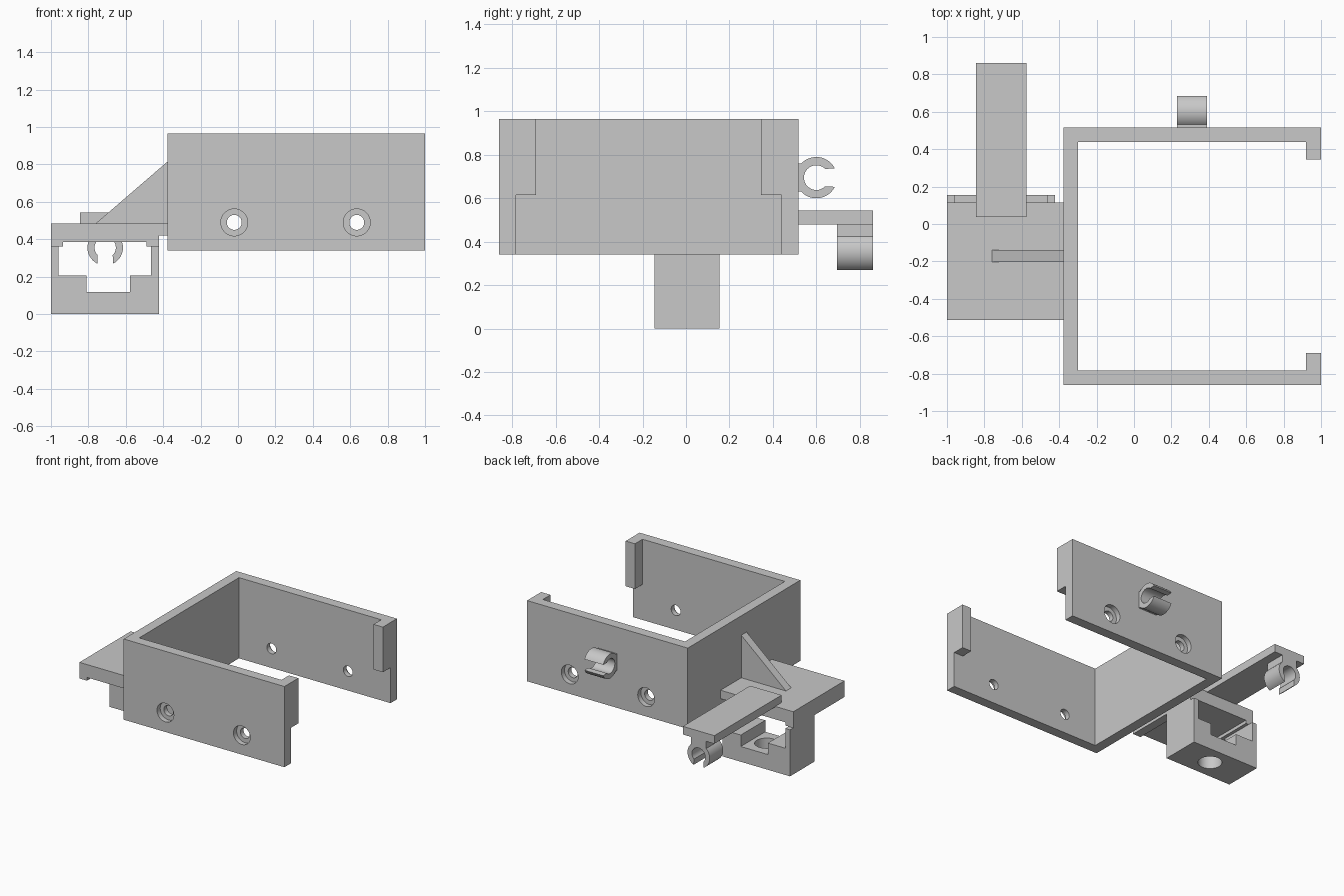
import bpy, bmesh, math
from mathutils import Matrix, Vector

cube = bpy.data.objects.get("Cube")
if cube:
    bpy.data.objects.remove(cube, do_unlink=True)

grey = bpy.data.materials.new("plain_grey")
grey.use_nodes = True
colour = (0.58, 0.58, 0.58, 1)
grey.diffuse_color = colour
grey.node_tree.nodes["Principled BSDF"].inputs["Base Color"].default_value = colour


def add_object(name, bm):
    bmesh.ops.recalc_face_normals(bm, faces=bm.faces)
    mesh = bpy.data.meshes.new(name)
    bm.to_mesh(mesh)
    bm.free()
    mesh.materials.append(grey)
    obj = bpy.data.objects.new(name, mesh)
    bpy.context.collection.objects.link(obj)
    return obj


def select_only(obj):
    bpy.ops.object.select_all(action='DESELECT')
    obj.select_set(True)
    bpy.context.view_layer.objects.active = obj


def extrude(name, points, axis, start, end):
    """Extrude a 2D outline along one axis (outline uses the other two, in order)."""
    bm = bmesh.new()
    verts = []
    for p in points:
        co = list(p)
        co.insert(axis, start)
        verts.append(bm.verts.new(co))
    face = bm.faces.new(verts)
    result = bmesh.ops.extrude_face_region(bm, geom=[face])
    shift = Vector((0, 0, 0))
    shift[axis] = end - start
    moved = [g for g in result["geom"] if isinstance(g, bmesh.types.BMVert)]
    bmesh.ops.translate(bm, verts=moved, vec=shift)
    return add_object(name, bm)


def box(name, x, y, z):
    outline = [(x[0], y[0]), (x[1], y[0]), (x[1], y[1]), (x[0], y[1])]
    return extrude(name, outline, 2, z[0], z[1])


def drill(target, centre, radius, depth, axis):
    """Cut a round hole and discard the cutter."""
    bm = bmesh.new()
    turn = Matrix.Rotation(math.pi / 2, 4, 'X') if axis == 'Y' else Matrix()
    bmesh.ops.create_cone(bm, cap_ends=True, segments=40, radius1=radius, radius2=radius,
                          depth=depth, matrix=Matrix.Translation(centre) @ turn)
    cutter = add_object("hole_cutter", bm)
    cutter.hide_render = True
    mod = target.modifiers.new("hole", 'BOOLEAN')
    mod.operation = 'DIFFERENCE'
    mod.solver = 'EXACT'
    mod.object = cutter
    select_only(target)
    bpy.ops.object.modifier_apply(modifier=mod.name)
    bpy.data.objects.remove(cutter, do_unlink=True)


def smooth(obj):
    select_only(obj)
    bpy.ops.object.shade_smooth_by_angle(angle=math.radians(30))


def clip_outline(neck):
    """Snap clip section: neck at +v, opening at -v."""
    outer, inner, gap, neck_half, tip = 0.095, 0.057, 0.04, 0.065, 0.085
    join = math.asin(neck_half / outer)
    end = math.acos(-tip / outer)
    mouth = math.pi - math.asin(gap / inner)
    steps = 16

    def arc(r, a, b, n):
        return [(r * math.sin(a + (b - a) * i / n), r * math.cos(a + (b - a) * i / n))
                for i in range(n + 1)]
    return ([(neck_half, neck)] + arc(outer, join, end, steps)
            + arc(inner, mouth, -mouth, steps * 2)
            + arc(outer, -end, -join, steps) + [(-neck_half, neck)])


# Three-sided holder frame
front, back, left, right = -0.86, 0.517, -0.377, 1.0
wall = 0.078
low, high = 0.34, 0.965
frame = extrude("holder_frame", [
    (right, front), (right, front + wall), (left + wall, front + wall),
    (left + wall, back - wall), (right, back - wall), (right, back),
    (left, back), (left, front)], 2, low, high)

# Counterbored screw holes in both long walls
for x in (-0.02, 0.635):
    for face_y, inward in ((front, 1), (back, -1)):
        drill(frame, (x, face_y + inward * wall / 2, 0.49), 0.04, wall * 2, 'Y')
        drill(frame, (x, face_y, 0.49), 0.072, wall, 'Y')
smooth(frame)

# Retaining lips at the open end
box("front_lip", (0.92, right), (front + wall, -0.69), (0.615, high))
box("back_lip", (0.92, right), (0.345, back - wall), (0.615, high))

# Side platform with under-rails
extrude("side_platform", [
    (-1, 0.485), (-1, 0.36), (-0.935, 0.36), (-0.935, 0.385), (-0.49, 0.385),
    (-0.49, 0.36), (-0.422, 0.36), (-0.422, 0.42), (left, 0.42), (left, 0.485)],
    1, -0.513, 0.115)

# Slotted bracket under the platform
bracket = extrude("slotted_bracket", [
    (-1, 0), (-0.422, 0), (-0.422, 0.36), (-0.465, 0.36), (-0.465, 0.207),
    (-0.578, 0.207), (-0.578, 0.118), (-0.81, 0.118), (-0.81, 0.207),
    (-0.96, 0.207), (-0.96, 0.36), (-1, 0.36)], 1, -0.145, 0.155)
drill(bracket, (-0.695, 0.005, 0.05), 0.085, 0.3, 'Z')
smooth(bracket)

# Triangular gusset
extrude("gusset", [(-0.76, 0.485), (left, 0.485), (left, 0.815)], 1, -0.203, -0.138)

# Rear arm
box("rear_arm", (-0.845, -0.575), (0.037, 0.86), (0.48, 0.543))

# Clip under the arm, opening downward
arm_clip = extrude("arm_clip", [(-0.71 + u, 0.355 + v) for u, v in clip_outline(0.126)],
                   1, 0.695, 0.86)
smooth(arm_clip)

# Clip on the back wall, opening backward
wall_clip = extrude("wall_clip", [(0.6 - v, 0.695 + u) for u, v in clip_outline(0.084)],
                    0, 0.23, 0.39)
smooth(wall_clip)
